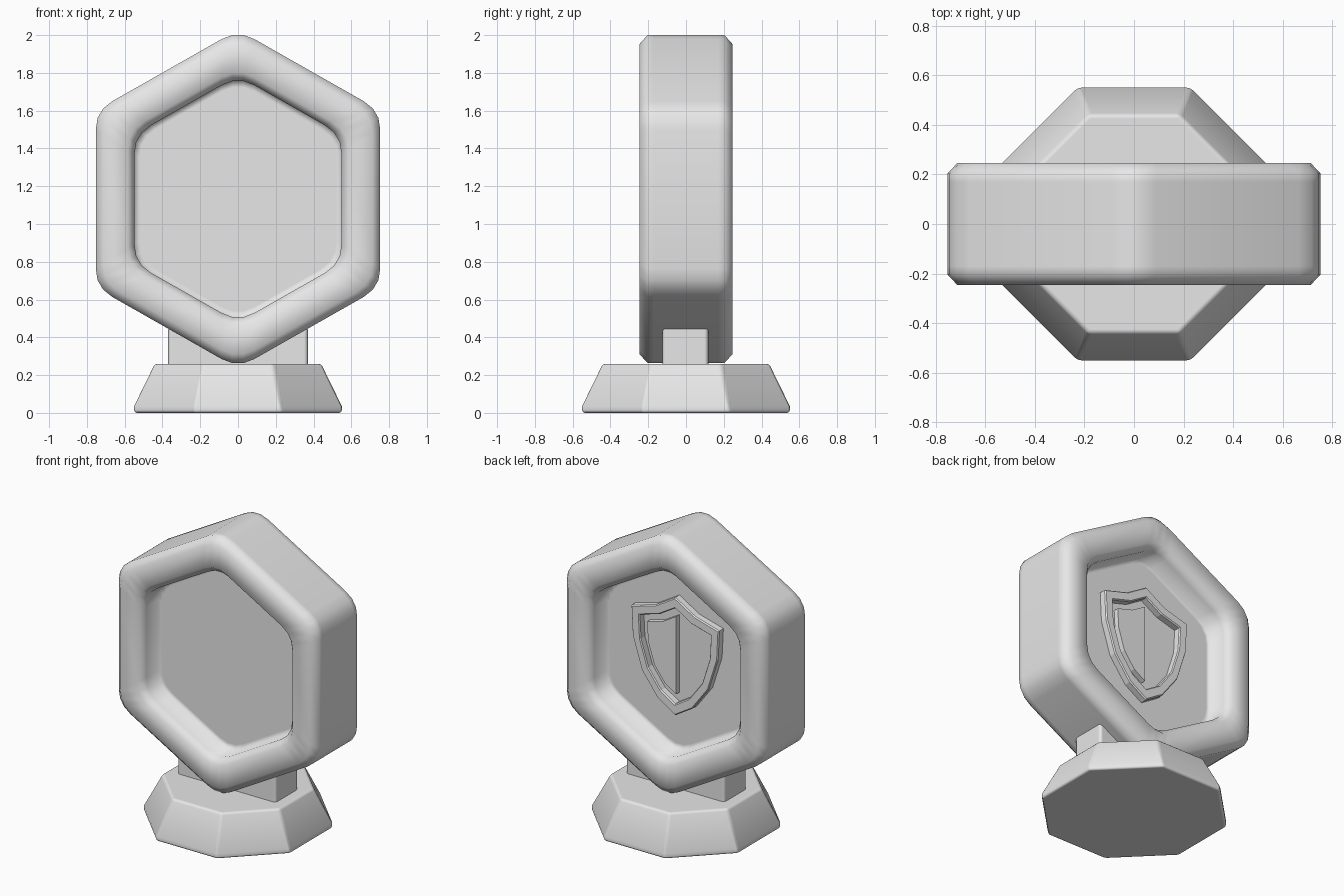
import bpy
import bmesh
import math

if "Cube" in bpy.data.objects:
    bpy.data.objects.remove(bpy.data.objects["Cube"], do_unlink=True)

# Single plain material
grey = bpy.data.materials.new("light_grey")
grey.use_nodes = True
colour = (0.8, 0.8, 0.8, 1)
grey.diffuse_color = colour
grey.node_tree.nodes["Principled BSDF"].inputs["Base Color"].default_value = colour


def loft(name, rings, caps=True, closed=False, smooth=True, bevel=0):
    """Skin a list of equal point rings; cap the ends or close the loop."""
    bm = bmesh.new()
    loops = [[bm.verts.new(p) for p in ring] for ring in rings]
    pairs = list(zip(loops, loops[1:]))
    if closed:
        pairs.append((loops[-1], loops[0]))
    for a, b in pairs:
        n = len(a)
        for i in range(n):
            j = (i + 1) % n
            bm.faces.new((a[i], a[j], b[j], b[i]))
    if caps:
        bm.faces.new(loops[0])
        bm.faces.new(loops[-1])
    bmesh.ops.recalc_face_normals(bm, faces=bm.faces)
    for f in bm.faces:
        f.smooth = smooth
    mesh = bpy.data.meshes.new(name)
    bm.to_mesh(mesh)
    bm.free()
    mesh.materials.append(grey)
    obj = bpy.data.objects.new(name, mesh)
    bpy.context.collection.objects.link(obj)
    if bevel:
        mod = obj.modifiers.new("soft_edges", "BEVEL")
        mod.width = bevel
        mod.segments = 2
        mod.limit_method = "ANGLE"
        mod.harden_normals = True
    return obj


def hexagon(w, y, cut=0.1, mid=1.132):
    """Upright pointed hexagon with rounded corners, half width w."""
    tall, side = w * 1.19, w * 0.622
    corners = [(0, tall), (w, side), (w, -side), (0, -tall), (-w, -side), (-w, side)]
    points = []
    for i, (x, z) in enumerate(corners):
        ends = []
        for px, pz in (corners[i - 1], corners[(i + 1) % 6]):
            t = cut / math.hypot(px - x, pz - z)
            ends.append((x + (px - x) * t, z + (pz - z) * t))
        (ax, az), (bx, bz) = ends
        for k in range(4):
            t = k / 3
            a, c, b = (1 - t) ** 2, 2 * t * (1 - t), t * t
            points.append((a * ax + c * x + b * bx, y, mid + a * az + c * z + b * bz))
    return points


def octagon(w, z):
    r = w / math.cos(math.pi / 8)
    angles = [(i + 0.5) * math.pi / 4 for i in range(8)]
    return [(r * math.cos(a), r * math.sin(a), z) for a in angles]


# Hexagonal body with a recess on both faces
floor = 0.07
half = [(0.52, floor), (0.548, floor), (0.548, 0.2), (0.583, 0.247),
        (0.712, 0.247), (0.753, 0.203), (0.753, 0.17)]
profile = [(w, -y) for w, y in half] + half[::-1]
loft("hexagon_body", [hexagon(w, y) for w, y in profile])

# Octagonal foot
loft("foot", [octagon(0.55, 0), octagon(0.55, 0.035), octagon(0.44, 0.26)], bevel=0.015)


# Block joining body and foot
def rectangle(z):
    return [(x, y, z) for x, y in ((-0.37, -0.125), (0.37, -0.125), (0.37, 0.118), (-0.37, 0.118))]


loft("neck_block", [rectangle(0.24), rectangle(0.46)], bevel=0.02)

# Raised shield border in the back recess
right = [(0, 0.39), (0.15, 0.3), (0.33, 0.25), (0.32, 0.05), (0.25, -0.17), (0.13, -0.33), (0, -0.41)]
outline = right + [(-x, z) for x, z in right[-2:0:-1]]


def shield(points, scale, y):
    return [(x * scale, y, 1.16 + z * scale) for x, z in points]


base = floor - 0.005
steps = [(1, base), (1, 0.112), (0.98, 0.12), (0.83, 0.12), (0.81, 0.112), (0.81, base)]
loft("shield_border", [shield(outline, s, y) for s, y in steps],
     caps=False, closed=True, smooth=False)

# Plain raised half of the shield field
loft("shield_half_field", [shield(right, 0.66, base), shield(right, 0.66, 0.105)], smooth=False)
